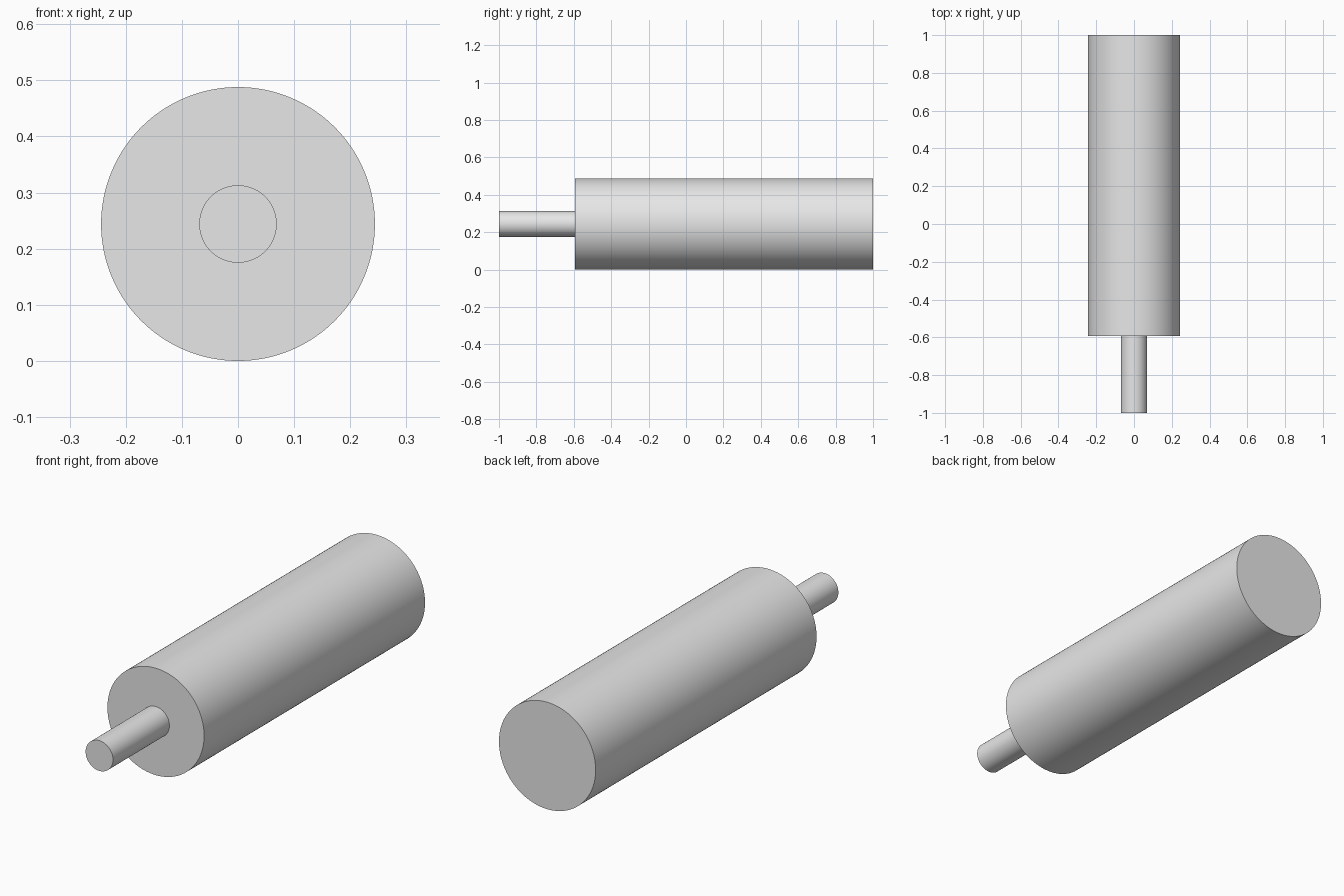
import bpy
import math

if "Cube" in bpy.data.objects:
    bpy.data.objects.remove(bpy.data.objects["Cube"])

RADIUS = 0.244      # roller radius, also the axis height

grey = bpy.data.materials.new("plain grey")
grey.diffuse_color = (0.8, 0.8, 0.8, 1.0)
grey.use_nodes = True
grey.node_tree.nodes["Principled BSDF"].inputs["Base Color"].default_value = grey.diffuse_color


def rod(name, radius, y0, y1):
    """Smooth cylinder lying along y between y0 and y1."""
    bpy.ops.mesh.primitive_cylinder_add(
        vertices=128, radius=radius, depth=y1 - y0,
        location=(0, (y0 + y1) / 2, RADIUS), rotation=(math.pi / 2, 0, 0))
    obj = bpy.context.object
    obj.name = name
    obj.data.materials.append(grey)
    bpy.ops.object.transform_apply(location=False, rotation=True, scale=True)
    bpy.ops.object.shade_smooth_by_angle(angle=math.radians(30))
    return obj


# Thick roller body
rod("roller_body", RADIUS, -0.593, 1.0)
# Thin shaft running through the body, flush with its back end
rod("shaft", 0.069, -1.0, 1.0)
